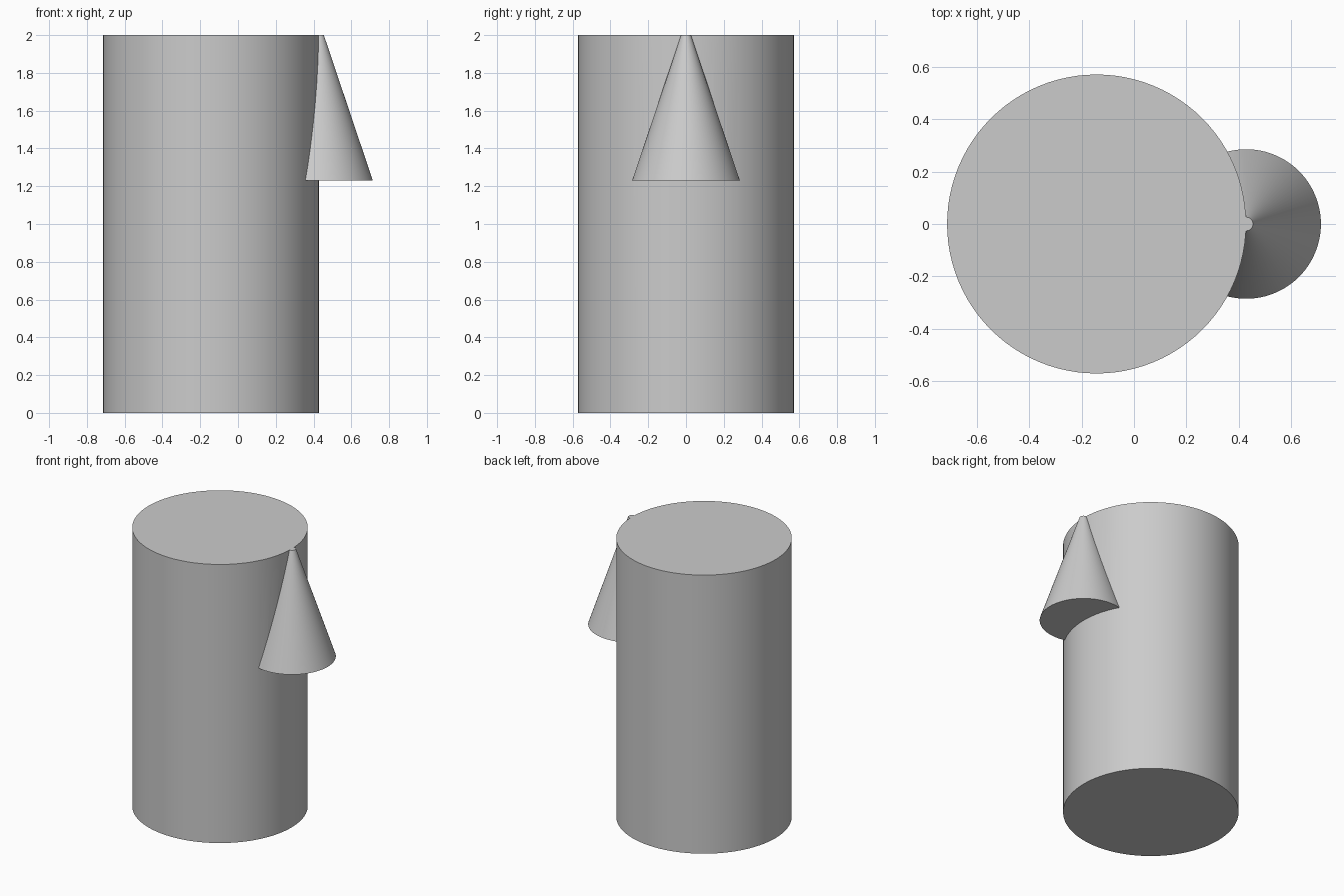
import bpy
import math

cube = bpy.data.objects.get("Cube")
if cube:
    bpy.data.objects.remove(cube, do_unlink=True)

# Single plain grey
grey = bpy.data.materials.new("plain_grey")
grey.use_nodes = True
colour = (0.6, 0.6, 0.6, 1)
grey.diffuse_color = colour
grey.node_tree.nodes["Principled BSDF"].inputs["Base Color"].default_value = colour


def frustum(name, x, r_bottom, r_top, z_bottom, z_top):
    """Upright round part between two heights."""
    bpy.ops.mesh.primitive_cone_add(
        vertices=96, radius1=r_bottom, radius2=r_top, depth=z_top - z_bottom,
        location=(x, 0, (z_bottom + z_top) / 2))
    obj = bpy.context.object
    obj.name = name
    obj.data.materials.append(grey)
    return obj


# Tapered spout on the left side, flush with the top
spout = frustum("spout", 0.4285, 0.2855, 0.026, 1.229, 2)

# Main cylinder, fused with the spout
body = frustum("cylinder_body", -0.143, 0.571, 0.571, 0, 2)
union = body.modifiers.new("join_spout", 'BOOLEAN')
union.operation = 'UNION'
union.solver = 'EXACT'
union.object = spout
bpy.ops.object.modifier_apply(modifier=union.name)
bpy.data.objects.remove(spout, do_unlink=True)

bpy.ops.object.shade_smooth_by_angle(angle=math.radians(25))
